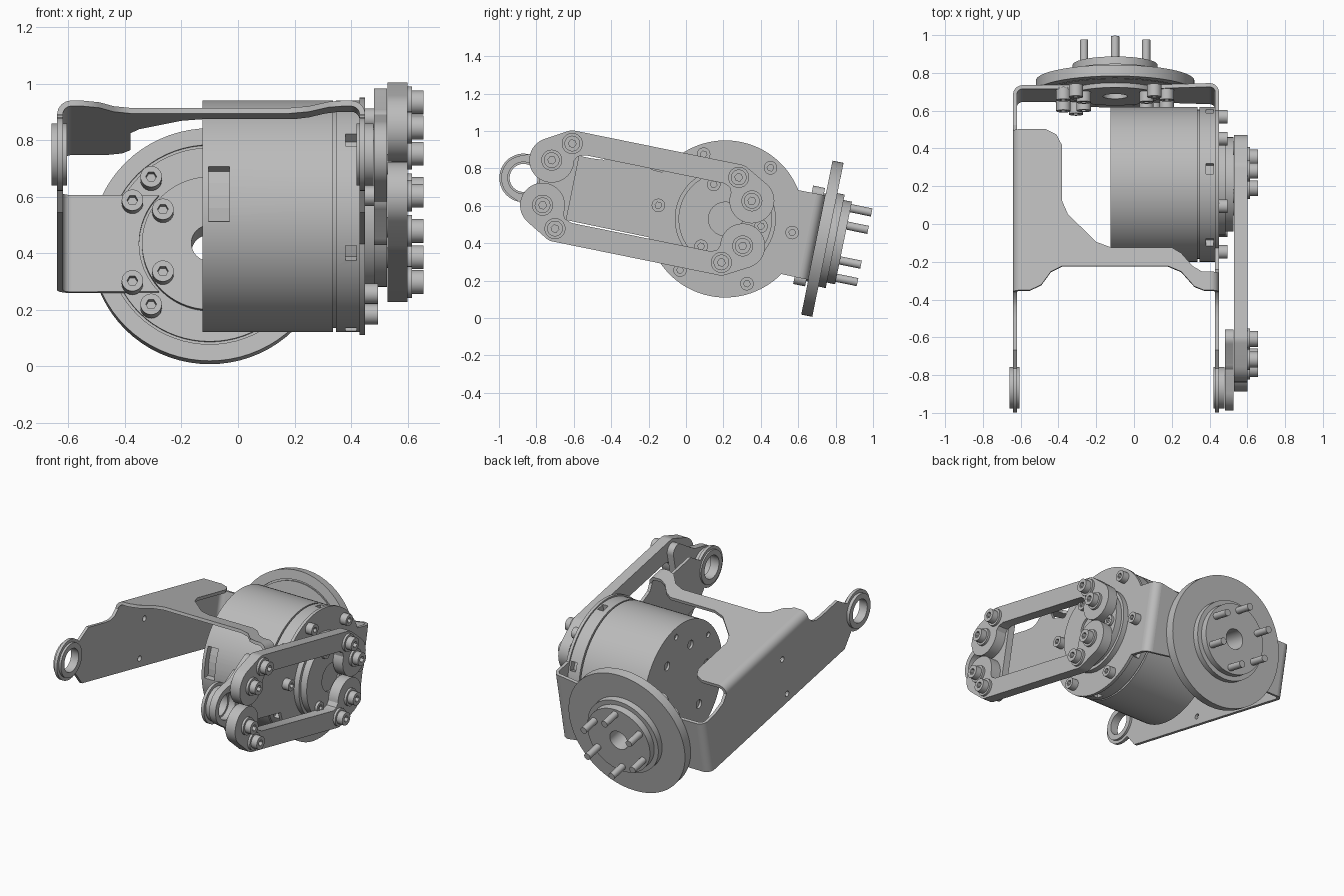
import bpy, bmesh
from math import sin, cos, pi, radians
from mathutils import Matrix

cube = bpy.data.objects.get("Cube")
if cube:
    bpy.data.objects.remove(cube, do_unlink=True)

metal = bpy.data.materials.new("grey metal")
metal.use_nodes = True
GREY = (0.5, 0.5, 0.5, 1)
metal.diffuse_color = GREY
metal.node_tree.nodes["Principled BSDF"].inputs["Base Color"].default_value = GREY

# The assembly is built level, then tipped about the motor axis
TILT = Matrix.Translation((0, 0.21, 0.53)) @ Matrix.Rotation(radians(-11.5), 4, 'X')
PLACE = {'x': lambda p, q, d: (d, p, q),
         'y': lambda p, q, d: (p, d, q),
         'z': lambda p, q, d: (p, q, d)}
made = []


def arc(p, q, r, a0, a1, n=16):
    angles = [radians(a0 + (a1 - a0) * i / n) for i in range(n + 1)]
    return [(p + r * cos(a), q + r * sin(a)) for a in angles]


def circle(p, q, r, n=48):
    return arc(p, q, r, 0, 360, n)[:-1]


def polar(p, q, r, angles):
    return [(p + r * cos(radians(a)), q + r * sin(radians(a))) for a in angles]


def flip(points):
    return [(p, -q) for p, q in points]


def finish(name, bm):
    bmesh.ops.recalc_face_normals(bm, faces=bm.faces)
    mesh = bpy.data.meshes.new(name)
    bm.to_mesh(mesh)
    bm.free()
    mesh.materials.append(metal)
    ob = bpy.data.objects.new(name, mesh)
    ob.matrix_world = TILT
    bpy.context.collection.objects.link(ob)
    made.append(ob)
    return ob


def prism(name, axis, *shapes):
    """Each shape is (outline, holes, start, end), extruded along the axis."""
    bm = bmesh.new()
    for outline, holes, a, b in shapes:
        edges = []
        for loop in [outline] + holes:
            vs = [bm.verts.new(PLACE[axis](p, q, a)) for p, q in loop]
            edges += [bm.edges.new((vs[i - 1], vs[i])) for i in range(len(vs))]
        fill = bmesh.ops.triangle_fill(bm, edges=edges, use_beauty=True)
        faces = [f for f in fill["geom"] if isinstance(f, bmesh.types.BMFace)]
        out = bmesh.ops.extrude_face_region(bm, geom=faces, use_keep_orig=True)
        vs = [v for v in out["geom"] if isinstance(v, bmesh.types.BMVert)]
        bmesh.ops.translate(bm, verts=vs, vec=PLACE[axis](0, 0, b - a))
    return finish(name, bm)


def lathe(name, axis, centre, profile, n=72):
    """Turn a closed (radius, depth) profile about the axis."""
    bm = bmesh.new()
    rings = [[bm.verts.new(PLACE[axis](p, q, d)) for p, q in circle(*centre, r, n)]
             for r, d in profile]
    for k in range(len(rings)):
        for i in range(n):
            bm.faces.new((rings[k - 1][i - 1], rings[k - 1][i], rings[k][i], rings[k][i - 1]))
    return finish(name, bm)


def bolts(name, axis, centres, base, top, r):
    """Socket head bolts: a solid base and a head with a hexagonal recess."""
    mid = base + (top - base) * 0.4
    shapes = []
    for p, q in centres:
        shapes += [(circle(p, q, r, 24), [], base, mid),
                   (circle(p, q, r, 24), [circle(p, q, r * 0.5, 6)], mid, top)]
    return prism(name, axis, *shapes)


PIVOT = (-1.10, 0)
RING = arc(*PIVOT, 0.13, 50, 310, 32)
PIVOT_HOLE = circle(*PIVOT, 0.085)
NOSE = [(-0.63, 0.24), (-0.66, 0.2), (-0.7, 0.18), (-0.76, 0.175), (-0.93, 0.175)]

# Bracket side walls
left_wall = RING + [(-0.93, -0.175), (0.45, -0.175), (0.45, 0.175), (0.36, 0.18),
                    (0.28, 0.2), (0.24, 0.24)] + NOSE
prism("left_bracket_wall", 'x', (left_wall, [PIVOT_HOLE, circle(-0.33, 0.13, 0.018, 16),
      circle(-0.33, -0.12, 0.018, 16)], -0.64, -0.62))
right_wall = (RING + [(-0.93, -0.175)] + arc(0, 0, 0.42, 205, 327, 32)
              + [(0.45, -0.23), (0.45, 0.23)] + arc(0, 0, 0.42, 33, 155, 32)
              + [(-0.43, 0.18), (-0.5, 0.2), (-0.53, 0.24)] + NOSE)
prism("right_bracket_wall", 'x', (right_wall, [PIVOT_HOLE], 0.43, 0.45))

# Top bridge joining the walls
bridge = [(-0.59, -0.63), (-0.55, -0.63), (-0.49, -0.6), (-0.44, -0.53), (-0.38, -0.5),
          (0.18, -0.5), (0.25, -0.53), (0.32, -0.61), (0.37, -0.63), (0.4, -0.63),
          (0.4, -0.53), (0.36, -0.53), (0.31, -0.5), (0.25, -0.43), (0.2, -0.4),
          (-0.12, -0.4), (-0.2, -0.37), (-0.35, -0.22), (-0.38, -0.15), (-0.38, 0.15),
          (-0.41, 0.21), (-0.47, 0.24), (-0.59, 0.24)]
prism("top_bridge", 'z', (bridge, [], 0.27, 0.29))


# Rounded sheet metal bends
def bend(p, q, a0):
    return arc(p, q, 0.05, a0, a0 + 90, 8) + arc(p, q, 0.03, a0 + 90, a0, 8)


prism("top_bends", 'y', (bend(-0.59, 0.24, 90), [], -0.63, 0.24),
      (bend(0.4, 0.24, 0), [], -0.63, -0.53))
prism("back_bends", 'z', (bend(-0.59, 0.45, 90), [], -0.175, 0.175),
      (bend(0.4, 0.45, 0), [], -0.23, 0.23))

# Back tabs that hold the wheel flange
DISC = (-0.1, 0)
prism("back_tabs", 'y',
      ([(-0.59, 0.175)] + arc(*DISC, 0.25, 136, 224) + [(-0.59, -0.175)], [], 0.48, 0.5),
      ([(0.4, -0.23), (0.2, -0.2)] + arc(*DISC, 0.25, -44, 44) + [(0.2, 0.2), (0.4, 0.23)],
       [], 0.48, 0.5))

# Round flange with stepped hub, centre bore and a groove on the inner face
lathe("round_flange", 'y', DISC,
      [(0.065, 0.475), (0.24, 0.475), (0.24, 0.5), (0.35, 0.5), (0.35, 0.51), (0.36, 0.51),
       (0.36, 0.5), (0.42, 0.5), (0.42, 0.56), (0.255, 0.56), (0.255, 0.6), (0.225, 0.6),
       (0.225, 0.645), (0.065, 0.645)])
pin_spots = polar(*DISC, 0.19, range(30, 390, 60))
prism("flange_pins", 'y', *[(circle(p, q, 0.022, 20), [], 0.64, 0.76) for p, q in pin_spots])
outer = polar(*DISC, 0.31, [s + k for s in (0, 180) for k in (-48, -28, 28, 48)])
bolts("flange_outer_bolts", 'y', outer, 0.49, 0.425, 0.038)
bolts("flange_inner_bolts", 'y', polar(*DISC, 0.2, [34, 146, 214, 326]), 0.475, 0.42, 0.038)

# Motor
can = prism("motor_can", 'x', (circle(0, 0, 0.41, 96), [], -0.11, 0.337))
end_holes = [circle(p, q, 0.028, 16) for p, q in polar(0, 0, 0.25, range(0, 360, 60))]
end_holes += [circle(p, q, 0.018, 16) for p, q in polar(0, 0, 0.35, range(30, 390, 60))]
prism("motor_end_plate", 'x', (circle(0, 0, 0.41, 96), end_holes, -0.125, -0.11))
prism("motor_seam", 'x', (circle(0, 0, 0.395, 96), [], 0.337, 0.347))
cap = prism("motor_cap", 'x', (circle(0, 0, 0.41, 96), [], 0.347, 0.43))


def cut(target, name, *shapes):
    cutter = prism(name, 'x', *shapes)
    cutter.hide_render = True
    cutter.hide_set(True)
    made.remove(cutter)
    mod = target.modifiers.new("cut", 'BOOLEAN')
    mod.operation, mod.object, mod.solver = 'DIFFERENCE', cutter, 'EXACT'


def sector(a, half):
    return arc(0, 0, 0.45, a - half, a + half, 4) + arc(0, 0, 0.37, a + half, a - half, 4)


cut(can, "can_window_cutter", (sector(180, 14), [], -0.105, -0.03))
cut(cap, "cap_window_cutter",
    *[(sector(a, 4), [], 0.38, 0.42) for a in range(30, 390, 60)])
bolts("motor_bolts", 'x', polar(0, 0, 0.365, range(0, 360, 60)), 0.45, 0.495, 0.036)

# Output hub
lathe("output_hub", 'x', (0, 0), [(0.001, 0.44), (0.27, 0.44), (0.27, 0.485), (0.25, 0.485),
      (0.25, 0.528), (0.09, 0.528), (0.09, 0.515), (0.001, 0.515)])
bolts("hub_bolts", 'x', polar(0, 0, 0.195, (0, 120, 240)), 0.52, 0.545, 0.036)

# Two parallel links, mirrored above and below
ends = [(-0.972, 0.123), (0.12, 0.123)]
necks = [(-0.882, 0.232), (0.026, 0.232)]
link = (arc(*ends[0], 0.12, 10, -240, 32) + arc(*necks[0], 0.07, 120, 90, 6)
        + arc(*necks[1], 0.07, 90, 60, 6) + arc(*ends[1], 0.12, 60, -190, 32)
        + [(-0.01, 0.17), (-0.04, 0.185), (-0.8, 0.185), (-0.84, 0.17)])
prism("upper_link", 'x', (link, [], 0.53, 0.6))
prism("lower_link", 'x', (flip(link), [], 0.53, 0.6))
joints = ends + necks
joints += flip(joints)
lathe_ring = [(circle(p, q, 0.056, 32), [], 0.6, 0.615) for p, q in joints]
prism("link_washers", 'x', *lathe_ring)
bolts("link_bolts", 'x', joints, 0.61, 0.656, 0.042)

# Lever at the far end of the links
half = arc(*necks[0], 0.05, 0, 135, 10) + arc(*ends[0], 0.07, 120, 150, 6)
lever = half + arc(*PIVOT, 0.12, 115, 245, 20) + flip(half)[::-1]
prism("end_lever", 'x', (lever, [PIVOT_HOLE], 0.482, 0.528))

# Pivot bearings in both walls
for name, a, b in (("left_pivot_bearing", -0.66, -0.605), ("right_pivot_bearing", 0.42, 0.48)):
    lathe(name, 'x', PIVOT, [(0.075, a), (0.11, a), (0.11, b), (0.075, b)], 48)

bpy.ops.object.select_all(action='DESELECT')
for ob in made:
    ob.select_set(True)
bpy.context.view_layer.objects.active = made[0]
bpy.ops.object.shade_smooth_by_angle(angle=radians(30))
